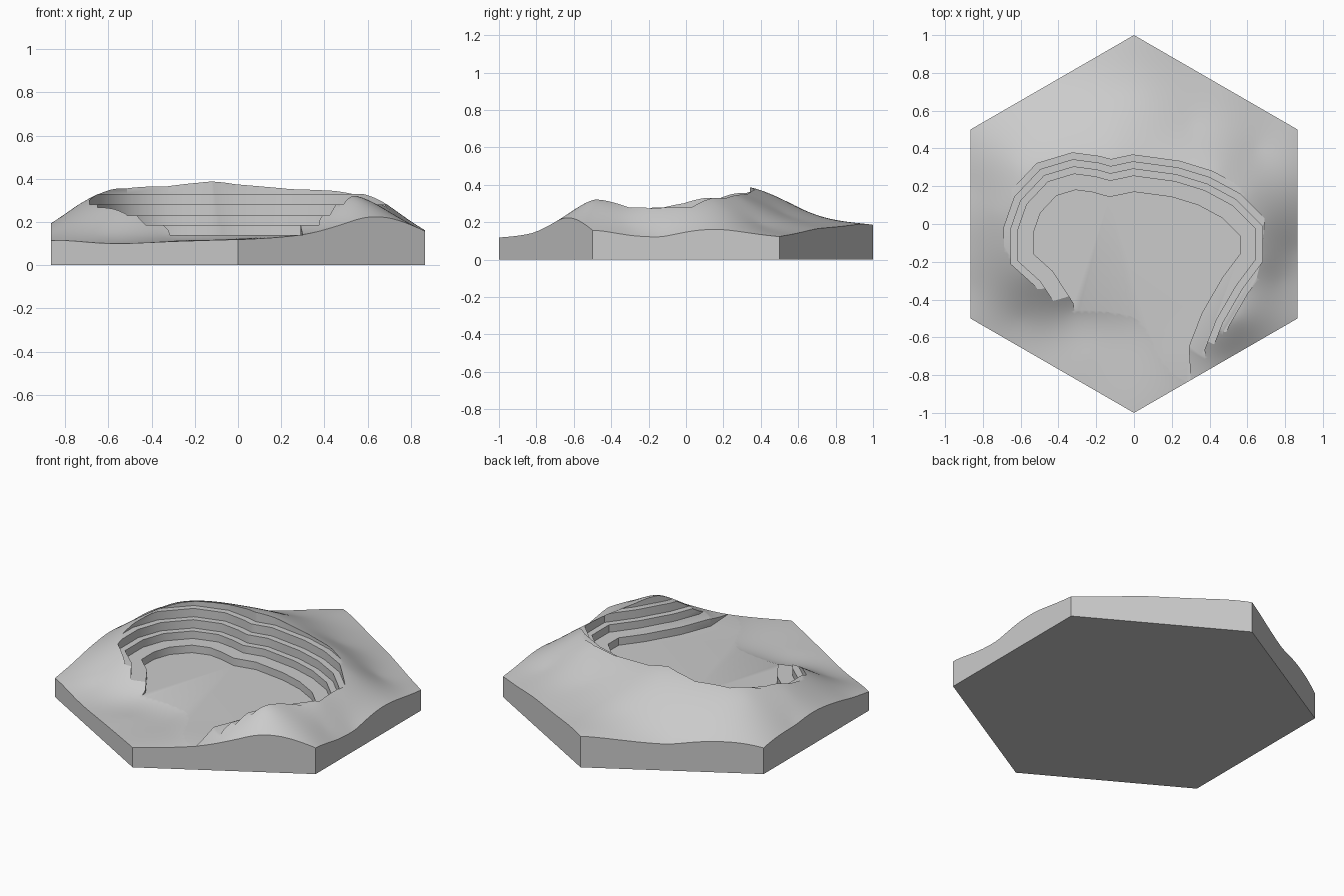
import bpy, bmesh, math
from mathutils import Vector

cube = bpy.data.objects.get("Cube")
if cube:
    bpy.data.objects.remove(cube, do_unlink=True)

GRID = 44  # triangles along each side of the hexagon

# Ground heights (x, y, z) along the hexagon border
border = [
    (-.866, -.5, .113), (-.43, -.75, .104), (0, -1, .118), (.2, -.885, .13),
    (.32, -.815, .145), (.5, -.71, .195), (.64, -.63, .224), (.75, -.567, .205),
    (.866, -.5, .157), (.866, -.13, .123), (.866, .2, .16), (.866, .5, .123),
    (.69, .6, .143), (.52, .7, .165), (.26, .85, .18), (0, 1, .186),
    (-.42, .757, .16), (-.66, .62, .185), (-.866, .5, .157), (-.866, .2, .18),
    (-.866, -.1, .183), (-.866, -.33, .14)]

# Ground heights on the ridge, the slopes and the low mouth of the pit
hills = [
    (-.1, .37, .38), (-.3, .39, .363), (-.47, .38, .345), (-.62, .3, .328),
    (-.73, .06, .285), (-.66, -.15, .283), (-.55, -.26, .275), (-.47, -.35, .225),
    (-.4, -.4, .185), (-.32, -.46, .14), (-.15, -.46, .141), (0, -.49, .141),
    (.1, -.62, .14), (-.6, -.5, .135), (-.25, -.7, .115), (.2, .35, .352),
    (.45, .29, .332), (.62, .17, .305), (.69, 0, .28), (.67, -.2, .28),
    (.6, -.35, .3), (.53, -.5, .318), (.42, -.6, .25), (.35, -.69, .185),
    (.78, -.3, .185), (-.1, .52, .32), (-.1, .7, .235), (.3, .53, .245),
    (.65, .4, .19), (-.5, .56, .255), (0, 0, .35), (.25, -.4, .22)]

# Outline of the pit floor, running clockwise from the mouth
floor_outline = [
    (-.2, -1.1), (-.3, -.6), (-.32, -.42), (-.43, -.25), (-.53, -.16),
    (-.53, -.04), (-.495, .06), (-.41, .15), (-.31, .18), (-.22, .168),
    (-.13, .143), (-.07, .155), (0, .17), (.2, .143), (.34, .1), (.47, .03),
    (.56, -.06), (.56, -.16), (.47, -.28), (.36, -.47), (.29, -.65),
    (.3, -.82), (.31, -1.1)]

# Height of each terrace and how far its wall lies outside the floor outline
terraces = [(.14, 0), (.185, .083), (.23, .12), (.28, .157), (.33, .193)]


def kernel(ax, ay, bx, by):
    d = (ax - bx) ** 2 + (ay - by) ** 2
    return d * math.log(d) if d > 1e-12 else 0.0


def fit_surface(points):
    """Thin-plate surface through the points, returned as a height function."""
    n = len(points)
    rows = []
    for x, y, z in points:
        rows.append([kernel(x, y, p[0], p[1]) for p in points] + [1, x, y, z])
    for k in range(3):
        rows.append([(1, p[0], p[1])[k] for p in points] + [0] * 4)
    size = n + 3
    for c in range(size):
        pivot = max(range(c, size), key=lambda r: abs(rows[r][c]))
        rows[c], rows[pivot] = rows[pivot], rows[c]
        for r in range(size):
            if r != c and rows[r][c]:
                f = rows[r][c] / rows[c][c]
                rows[r] = [a - f * b for a, b in zip(rows[r], rows[c])]
    w = [rows[i][size] / rows[i][i] for i in range(size)]

    def height(x, y):
        bend = sum(wi * kernel(x, y, p[0], p[1]) for wi, p in zip(w, points))
        return bend + w[n] + w[n + 1] * x + w[n + 2] * y
    return height


def offset_outline(points, distance):
    """Move a clockwise outline outwards with mitred corners."""
    pts = [Vector(p) for p in points]
    result = []
    for i, p in enumerate(pts):
        before = (p - pts[i - 1]).normalized()
        after = (pts[(i + 1) % len(pts)] - p).normalized()
        n1, n2 = Vector((-before.y, before.x)), Vector((-after.y, after.x))
        result.append(p + (n1 + n2) * distance / (1 + n1.dot(n2)))
    return result


def make_object(name, bm):
    bmesh.ops.recalc_face_normals(bm, faces=bm.faces)
    mesh = bpy.data.meshes.new(name)
    bm.to_mesh(mesh)
    bm.free()
    obj = bpy.data.objects.new(name, mesh)
    bpy.context.collection.objects.link(obj)
    return obj


def make_ground():
    """Hexagonal block with a rolling top."""
    height = fit_surface(border + hills)
    bm = bmesh.new()
    side = Vector((math.sqrt(3) / 2, .5)) / GRID
    up = Vector((0, 1)) / GRID
    grid = {}
    for a in range(-GRID, GRID + 1):
        for b in range(-GRID, GRID + 1):
            if abs(a + b) <= GRID:
                p = side * a + up * b
                grid[a, b] = bm.verts.new((p.x, p.y, height(p.x, p.y)))
    for a, b in grid:
        for corners in (((a, b), (a + 1, b), (a, b + 1)),
                        ((a, b), (a + 1, b - 1), (a + 1, b))):
            if all(c in grid for c in corners):
                bm.faces.new([grid[c] for c in corners])
    # Side walls and flat underside
    rim = [e for e in bm.edges if e.is_boundary]
    skirt = bmesh.ops.extrude_edge_only(bm, edges=rim)["geom"]
    for v in skirt:
        if isinstance(v, bmesh.types.BMVert):
            v.co.z = 0
    bmesh.ops.holes_fill(bm, edges=[e for e in bm.edges if e.is_boundary], sides=0)
    return make_object("terraced_ground", bm)


def make_cutter(name, outline, bottom):
    bm = bmesh.new()
    base = bm.faces.new([bm.verts.new((p.x, p.y, bottom)) for p in outline])
    top = bmesh.ops.extrude_face_region(bm, geom=[base])["geom"]
    for v in top:
        if isinstance(v, bmesh.types.BMVert):
            v.co.z = 1
    obj = make_object(name, bm)
    obj.hide_render = True
    return obj


ground = make_ground()

# Stone colour
stone = bpy.data.materials.new("grey_stone")
stone.use_nodes = True
colour = (.6, .6, .6, 1)
stone.diffuse_color = colour
stone.node_tree.nodes["Principled BSDF"].inputs["Base Color"].default_value = colour
ground.data.materials.append(stone)

bpy.ops.object.select_all(action="DESELECT")
ground.select_set(True)
bpy.context.view_layer.objects.active = ground

# Carve the pit one terrace at a time, from the top down
for level, distance in reversed(terraces):
    cutter = make_cutter("terrace_cutter", offset_outline(floor_outline, distance), level)
    cut = ground.modifiers.new("terrace", "BOOLEAN")
    cut.operation = "DIFFERENCE"
    cut.solver = "EXACT"
    cut.object = cutter
    bpy.ops.object.modifier_apply(modifier=cut.name)
    bpy.data.objects.remove(cutter, do_unlink=True)

bpy.ops.object.shade_smooth_by_angle(angle=math.radians(30))
